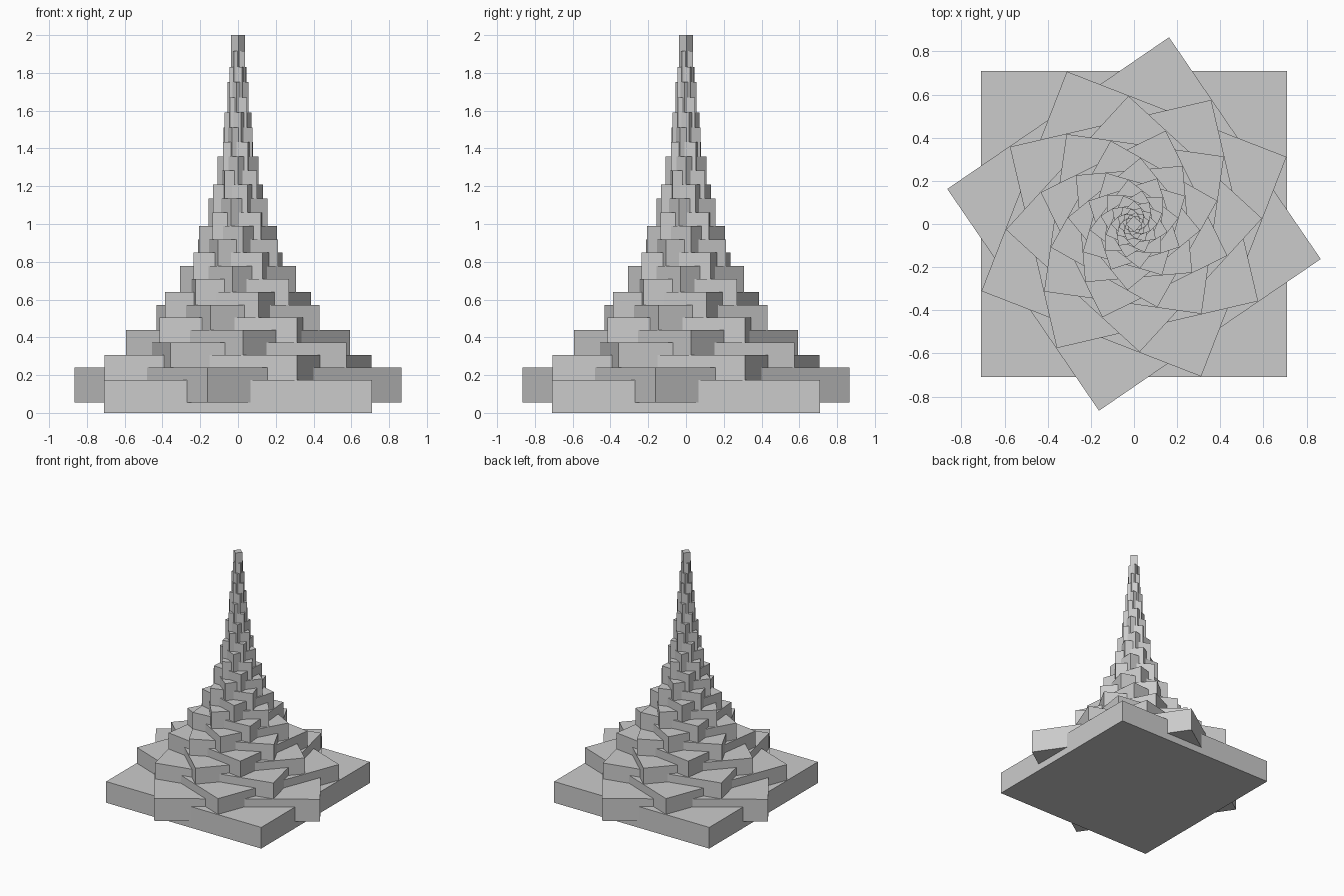
import bpy
from mathutils import Matrix

if "Cube" in bpy.data.objects:
    bpy.data.objects.remove(bpy.data.objects["Cube"])

COUNT = 26          # number of stacked slabs
HALF = 0.71         # half width of the base slab
SHRINK = 0.877      # width ratio between neighbouring slabs
TWIST = 0.6         # turn per slab, radians
RISE = 0.0563       # lift of each slab's underside
THICK = 0.175       # base slab thickness
GROW = 1.05         # thickness ratio between neighbouring slabs

stone = bpy.data.materials.new("grey_stone")
stone.diffuse_color = (0.6, 0.6, 0.6, 1.0)
stone.use_nodes = True
stone.node_tree.nodes["Principled BSDF"].inputs["Base Color"].default_value = stone.diffuse_color


def slab(name, half, bottom, thick, angle):
    """Square block turned about the vertical axis."""
    bpy.ops.mesh.primitive_cube_add(size=1)
    ob = bpy.context.object
    ob.name = name
    ob.data.transform(
        Matrix.Translation((0, 0, bottom + thick / 2))
        @ Matrix.Rotation(angle, 4, 'Z')
        @ Matrix.Diagonal((2 * half, 2 * half, thick, 1)))
    ob.data.materials.append(stone)


# Twisting tower: each slab is narrower, taller and turned further
for i in range(COUNT):
    name = "base_slab" if i == 0 else f"tower_slab_{i:02d}"
    slab(name, HALF * SHRINK ** i, RISE * i, THICK * GROW ** i, TWIST * i)
